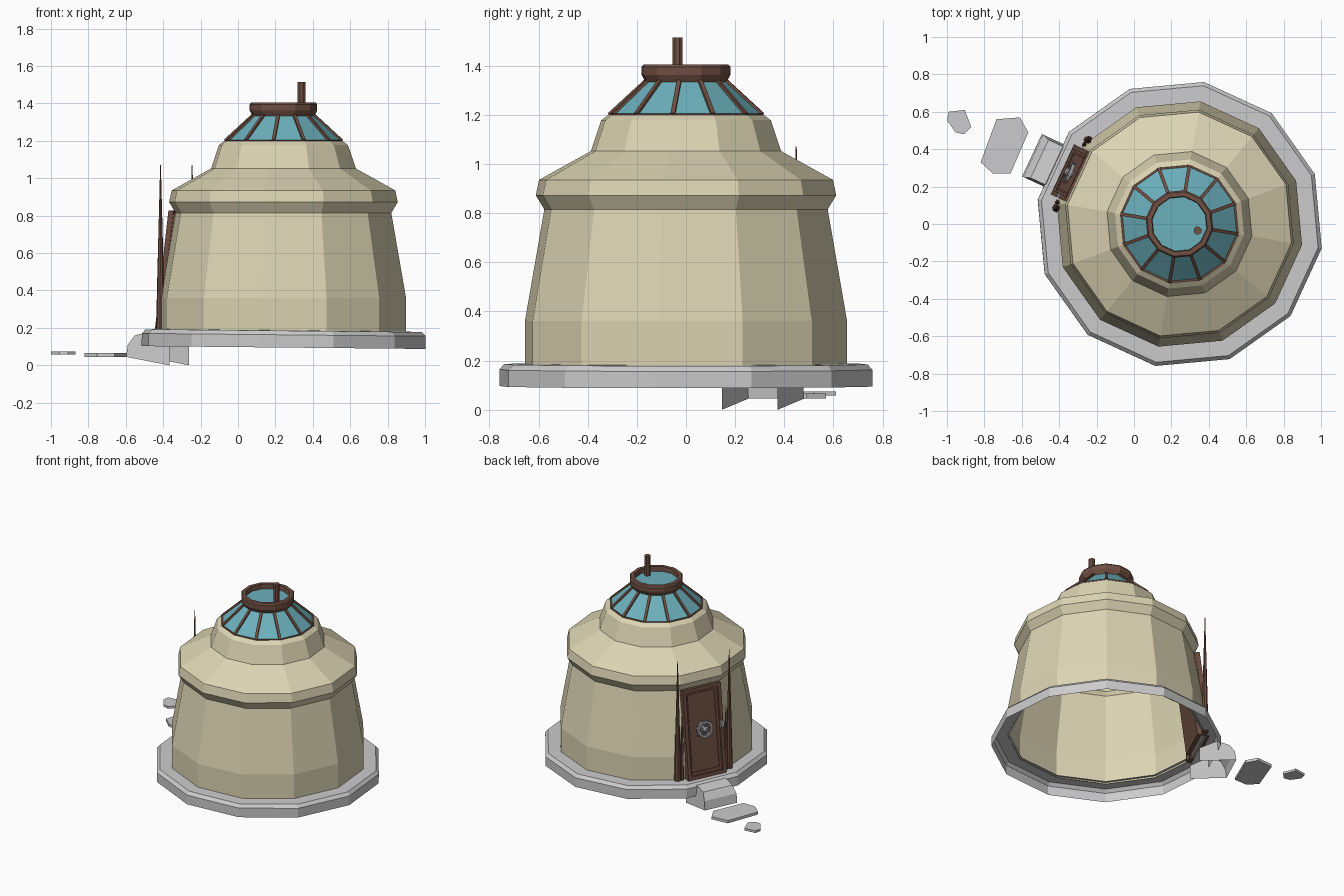
import bpy, bmesh
from math import sin, cos, pi, radians
from mathutils import Matrix, Vector

cube = bpy.data.objects.get("Cube")
if cube:
    bpy.data.objects.remove(cube)


def material(name, r, g, b):
    m = bpy.data.materials.new(name)
    m.use_nodes = True
    m.diffuse_color = (r, g, b, 1)
    m.node_tree.nodes["Principled BSDF"].inputs["Base Color"].default_value = (r, g, b, 1)
    return m


PLASTER = material("cream plaster", 0.72, 0.66, 0.45)
STONE = material("pale stone", 0.60, 0.60, 0.61)
WOOD = material("brown wood", 0.16, 0.078, 0.054)
GLASS = material("teal glass", 0.15, 0.44, 0.51)
METAL = material("grey metal", 0.33, 0.33, 0.35)

SIDES = 12
PHASE = radians(20.3)
TOWER = Matrix.Translation((0.243, 0, 0))
# Local frame of the doorway: x outward, y along the wall, z up
DOORWAY = TOWER @ Matrix.Rotation(radians(155), 4, 'Z')
# Leaning frame that follows the sloped wall
DOOR = DOORWAY @ Matrix.Translation((0.605, 0, 0.505)) @ Matrix.Rotation(-0.125, 4, 'Y')


def finish(name, bm, mat, matrix=Matrix()):
    mesh = bpy.data.meshes.new(name)
    bm.to_mesh(mesh)
    bm.free()
    mesh.materials.append(mat)
    ob = bpy.data.objects.new(name, mesh)
    ob.matrix_world = matrix
    bpy.context.collection.objects.link(ob)
    return ob


def lathe(name, profile, mat, matrix=TOWER, sides=SIDES, closed=False, cap=False):
    """Spin a (radius, height) profile around the local z axis."""
    bm = bmesh.new()
    rings = []
    for r, z in profile:
        angles = [PHASE + 2 * pi * i / sides for i in range(sides)]
        rings.append([bm.verts.new((r * cos(a), r * sin(a), z)) for a in angles])
    pairs = list(zip(rings, rings[1:]))
    if closed:
        pairs.append((rings[-1], rings[0]))
    for low, high in pairs:
        for i in range(sides):
            j = (i + 1) % sides
            bm.faces.new((low[i], low[j], high[j], high[i]))
    if cap:
        bm.faces.new(rings[-1])
        bm.faces.new(rings[0][::-1])
    return finish(name, bm, mat, matrix)


def box(name, centre, size, mat, matrix=Matrix()):
    bm = bmesh.new()
    bmesh.ops.create_cube(bm, size=1, matrix=Matrix.Translation(centre) @ Matrix.Diagonal((*size, 1)))
    return finish(name, bm, mat, matrix)


def bar(name, a, b, thick, mat, matrix=TOWER):
    a, b = Vector(a), Vector(b)
    turn = (b - a).to_track_quat('Z', 'X').to_matrix().to_4x4()
    place = matrix @ Matrix.Translation((a + b) / 2) @ turn
    return box(name, (0, 0, 0), (thick, thick, (b - a).length), mat, place)


def slab(name, outline, z, thick, mat):
    """Flat stone with a straight edge; the outline runs clockwise."""
    bm = bmesh.new()
    face = bm.faces.new([bm.verts.new((x, y, z)) for x, y in outline])
    new = bmesh.ops.extrude_face_region(bm, geom=[face])["geom"]
    verts = [v for v in new if isinstance(v, bmesh.types.BMVert)]
    bmesh.ops.translate(bm, verts=verts, vec=(0, 0, thick))
    bmesh.ops.recalc_face_normals(bm, faces=bm.faces)
    return finish(name, bm, mat)


def corner(r, z, i):
    a = PHASE + 2 * pi * i / SIDES
    return (r * cos(a), r * sin(a), z)


# Stone plinth: open underneath, slightly tilted
lathe("plinth", [(0.77, 0.095), (0.77, 0.163), (0.75, 0.185), (0.65, 0.187)], STONE,
      TOWER @ Matrix.Rotation(0.01, 4, 'Y'))

# Wall, overhanging shoulder and neck
lathe("tower_wall", [(0.665, 0.18), (0.665, 0.36), (0.585, 0.815), (0.62, 0.872),
                     (0.607, 0.935), (0.393, 1.052), (0.35, 1.178), (0.32, 1.2)], PLASTER)

# Glazed roof with mullions
GLASS_LOW, GLASS_HIGH = (0.315, 1.2), (0.166, 1.335)
lathe("roof_glass", [GLASS_LOW, GLASS_HIGH], GLASS)
for i in range(SIDES):
    bar("roof_mullion", corner(*GLASS_LOW, i), corner(*GLASS_HIGH, i), 0.018, WOOD)
    bar("roof_sill", corner(*GLASS_LOW, i), corner(*GLASS_LOW, i + 1), 0.010, WOOD)

# Crown ring, skylight and chimney
lathe("crown_ring", [(0.166, 1.33), (0.183, 1.362), (0.183, 1.395), (0.175, 1.405),
                     (0.150, 1.405), (0.145, 1.33)], WOOD, closed=True)
lathe("skylight", [(0.147, 1.36), (0.147, 1.37)], GLASS, cap=True)
lathe("chimney", [(0.022, 1.36), (0.022, 1.515)], WOOD,
      Matrix.Translation((0.34, -0.035, 0)), sides=8, cap=True)

# Door leaf, with a raised frame and an inner moulding
box("door_leaf", (-0.01, 0, 0), (0.08, 0.29, 0.62), WOOD, DOOR)
for side in (-1, 1):
    box("door_stile", (0.03, side * 0.135, 0), (0.03, 0.025, 0.64), WOOD, DOOR)
    box("door_rail", (0.03, 0, side * 0.308), (0.03, 0.29, 0.025), WOOD, DOOR)
    box("moulding_stile", (0.031, side * 0.105, 0), (0.01, 0.01, 0.55), WOOD, DOOR)
    box("moulding_rail", (0.031, 0, side * 0.275), (0.01, 0.22, 0.01), WOOD, DOOR)
box("door_latch", (0.045, 0.135, 0.03), (0.025, 0.025, 0.05), METAL, DOOR)

# Hand wheel on the door
WHEEL = DOOR @ Matrix.Translation((0.03, 0, 0.02)) @ Matrix.Rotation(pi / 2, 4, 'Y')
lathe("wheel_rim", [(0.06, 0.01), (0.06, 0.028), (0.042, 0.028), (0.042, 0.01)], METAL, WHEEL, closed=True)
lathe("wheel_hub", [(0.022, 0), (0.022, 0.035), (0.012, 0.045)], METAL, WHEEL, cap=True)
for i in range(3):
    a = pi * i / 3
    tip = Vector((cos(a), sin(a), 0)) * 0.065
    lift = Vector((0, 0, 0.019))
    bar("wheel_spoke", lift - tip, lift + tip, 0.009, METAL, WHEEL)

# Tall pointed posts beside the door, each with a short companion
for side in (-1, 1):
    post = DOORWAY @ Matrix.Translation((0.632, side * 0.2, 0))
    lathe("post", [(0.024, 0.18), (0.018, 0.45), (0.009, 0.8), (0.002, 1.07)], WOOD, post, sides=8, cap=True)
    stub = DOORWAY @ Matrix.Translation((0.638, side * 0.17, 0))
    lathe("short_post", [(0.016, 0.18), (0.010, 0.45), (0.002, 0.66)], WOOD, stub, sides=6, cap=True)

# Curved doorstep: a shell with two cheeks, open below and behind
bm = bmesh.new()
path = [(0.87, 0.045), (0.86, 0.11), (0.825, 0.16), (0.74, 0.178), (0.615, 0.1)]
edges = []
for y in (-0.125, 0.125):
    side = [bm.verts.new((u, y * (0.9 if z > 0.15 else 1), z)) for u, z in path]
    foot = bm.verts.new((0.615, y, 0))
    cheek = side + [foot]
    bm.faces.new(cheek if y > 0 else cheek[::-1])
    edges.append(side)
near, far = edges
for i in range(len(path) - 1):
    bm.faces.new((near[i], far[i], far[i + 1], near[i + 1]))
finish("doorstep", bm, STONE, DOORWAY)

# Stepping stones leading away
slab("large_stepping_stone", [(-0.735, 0.56), (-0.61, 0.57), (-0.565, 0.49), (-0.66, 0.27),
                              (-0.755, 0.27), (-0.82, 0.33)], 0.045, 0.02, STONE)
slab("small_stepping_stone", [(-0.99, 0.6), (-0.905, 0.61), (-0.87, 0.52), (-0.91, 0.48),
                              (-0.955, 0.49), (-1.0, 0.555)], 0.057, 0.016, STONE)
